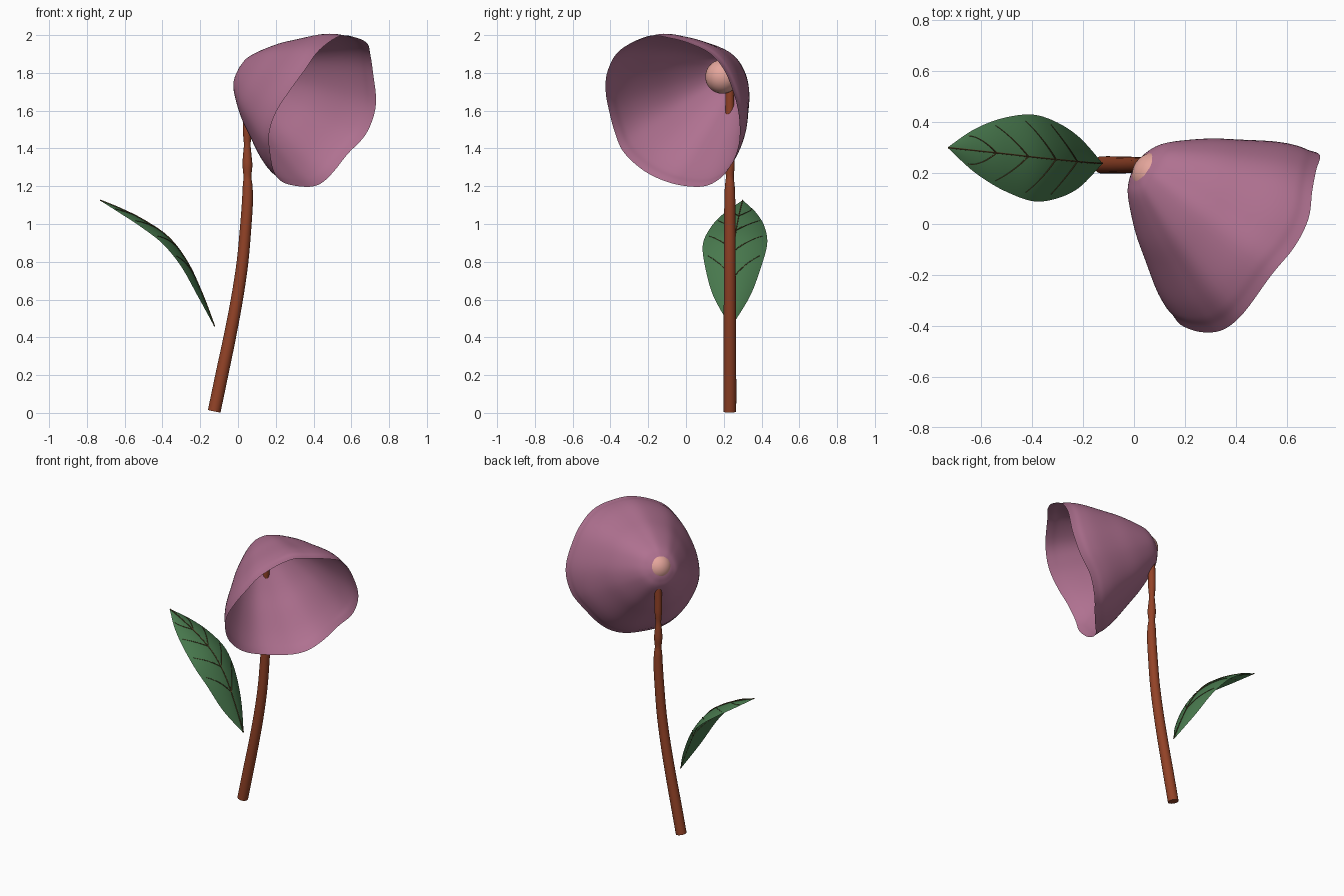
import bpy, bmesh, math
from mathutils import Vector

if "Cube" in bpy.data.objects:
    bpy.data.objects.remove(bpy.data.objects["Cube"])


def material(name, rgb):
    m = bpy.data.materials.new(name)
    m.diffuse_color = (*rgb, 1)
    m.use_nodes = True
    m.node_tree.nodes["Principled BSDF"].inputs["Base Color"].default_value = m.diffuse_color
    return m


PETAL = material("mauve petal", (0.43, 0.165, 0.28))
STEM = material("russet stem", (0.29, 0.055, 0.02))
LEAF = material("leaf green", (0.065, 0.19, 0.075))
VEIN = material("olive vein", (0.09, 0.06, 0.02))
BUD = material("salmon bud", (0.78, 0.38, 0.33))


def spline(pts, t, closed=False):
    """Catmull-Rom point at t in 0..1 through points of any dimension."""
    n = len(pts)
    segs = n if closed else n - 1
    i = min(int(t * segs), segs - 1)
    u = t * segs - i
    pick = (lambda k: pts[k % n]) if closed else (lambda k: pts[max(0, min(n - 1, k))])
    return [0.5 * (2 * b + (c - a) * u + (2 * a - 5 * b + 4 * c - d) * u * u
                   + (3 * b - a - 3 * c + d) * u ** 3)
            for a, b, c, d in zip(pick(i - 1), pick(i), pick(i + 1), pick(i + 2))]


def finish(bm, name, mat):
    bmesh.ops.recalc_face_normals(bm, faces=bm.faces[:])
    me = bpy.data.meshes.new(name)
    bm.to_mesh(me)
    bm.free()
    ob = bpy.data.objects.new(name, me)
    bpy.context.collection.objects.link(ob)
    me.materials.append(mat)
    bpy.context.view_layer.objects.active = ob
    ob.select_set(True)
    bpy.ops.object.shade_smooth_by_angle(angle=math.radians(50))
    ob.select_set(False)
    return ob


def grid(bm, rows, closed=False):
    """Skin a list of point rows with quads."""
    vs = [[bm.verts.new(p) for p in row] for row in rows]
    n = len(vs[0])
    for a, b in zip(vs, vs[1:]):
        for j in range(n if closed else n - 1):
            k = (j + 1) % n
            bm.faces.new((a[j], a[k], b[k], b[j]))
    return vs


def tube(bm, pts, radii, sides):
    """Capped tube with a varying radius."""
    pts = [Vector(p) for p in pts]
    rows = []
    for i, p in enumerate(pts):
        d = (pts[min(i + 1, len(pts) - 1)] - pts[max(i - 1, 0)]).normalized()
        u = d.cross(Vector((0, 1, 0.01))).normalized()
        v = d.cross(u)
        rows.append([p + radii[i] * (math.cos(a) * u + math.sin(a) * v)
                     for a in (2 * math.pi * k / sides for k in range(sides))])
    vs = grid(bm, rows, True)
    bm.faces.new(vs[0])
    bm.faces.new(vs[-1])


# Flower bell: rounded cone swept from its apex to a wavy rim
apex = Vector((0.025, 0.235, 1.80))
axis = (Vector((0.44, -0.06, 1.60)) - apex).normalized()
rim = [(.54, -.20, 1.995), (.43, -.35, 1.92), (.35, -.415, 1.81), (.27, -.425, 1.70),
       (.20, -.405, 1.59), (.165, -.375, 1.48), (.17, -.33, 1.38), (.19, -.22, 1.28),
       (.24, -.09, 1.22), (.35, .04, 1.197), (.43, .13, 1.21), (.50, .21, 1.27),
       (.58, .265, 1.37), (.68, .285, 1.48), (.73, .27, 1.63), (.715, .21, 1.80),
       (.70, .13, 1.90), (.685, .02, 1.955), (.63, -.09, 1.985)]
# (fraction along the axis, fraction of the rim radius)
profile = [(0, .01), (.004, .09), (.03, .19), (.10, .32), (.32, .55), (.53, .72),
           (.73, .875), (.86, .95), (.94, .975), (1, 1)]
AROUND, ALONG = 96, 45
rows = []
for i in range(ALONG + 1):
    s, r = spline(profile, i / ALONG)
    row = []
    for j in range(AROUND):
        rel = Vector(spline(rim, j / AROUND, True)) - apex
        along = axis * rel.dot(axis)
        row.append(apex + along * s + (rel - along) * r)
    rows.append(row)
bm = bmesh.new()
tip = grid(bm, rows, True)[0]
bm.faces.new(tip)
finish(bm, "flower_bell", PETAL)

# Round bud poking through the back of the bell
bm = bmesh.new()
bmesh.ops.create_uvsphere(bm, u_segments=32, v_segments=20, radius=0.09)
bmesh.ops.translate(bm, verts=bm.verts[:], vec=(0.082, 0.192, 1.78))
finish(bm, "bud", BUD)

# Stem: (x, z, radius), curving up with knobbly swellings near the top
stem = [(-.126, .008, .034), (-.086, .20, .034), (-.044, .40, .033), (-.006, .60, .032),
        (.024, .80, .031), (.042, 1.0, .030), (.050, 1.12, .029), (.051, 1.20, .026),
        (.050, 1.25, .021), (.050, 1.31, .026), (.049, 1.36, .023), (.049, 1.42, .018),
        (.049, 1.49, .023), (.049, 1.57, .023), (.052, 1.65, .023), (.056, 1.72, .022)]
path = [spline(stem, i / 75) for i in range(76)]
bm = bmesh.new()
tube(bm, [(x, 0.232, z) for x, z, r in path], [r for x, z, r in path], 20)
finish(bm, "stem", STEM)

# Leaf: midrib (x, y, z, half width) with drooping edges
midrib = [(-.125, .238, .458, .003), (-.19, .242, .63, .098), (-.27, .250, .80, .150),
          (-.37, .260, .93, .170), (-.50, .275, 1.02, .140), (-.62, .288, 1.08, .083),
          (-.73, .300, 1.125, .002)]


def leaf_point(t, v, lift=0.0):
    x, y, z, w = spline(midrib, t)
    a, b = spline(midrib, max(t - .01, 0)), spline(midrib, min(t + .01, 1))
    d = Vector((b[0] - a[0], 0, b[2] - a[2])).normalized()
    up = Vector((d.z, 0, -d.x))
    droop = 0.045 * v * v * (w / 0.17)
    return Vector((x, y + v * w, z)) + up * (lift - droop)


bm = bmesh.new()
grid(bm, [[leaf_point(i / 40, j / 8) for j in range(-8, 9)] for i in range(41)])
finish(bm, "leaf", LEAF)

# Leaf veins: a centre line and pairs of side veins sweeping to the tip
bm = bmesh.new()
tube(bm, [leaf_point(i / 30, 0, .001) for i in range(31)], [.0035] * 31, 6)
for start in (.24, .40, .56, .72):
    for side in (-1, 1):
        pts = [leaf_point(start + .15 * k / 8, side * .85 * k / 8, .001) for k in range(9)]
        tube(bm, pts, [.003 - .0002 * k for k in range(9)], 6)
finish(bm, "leaf_veins", VEIN)
